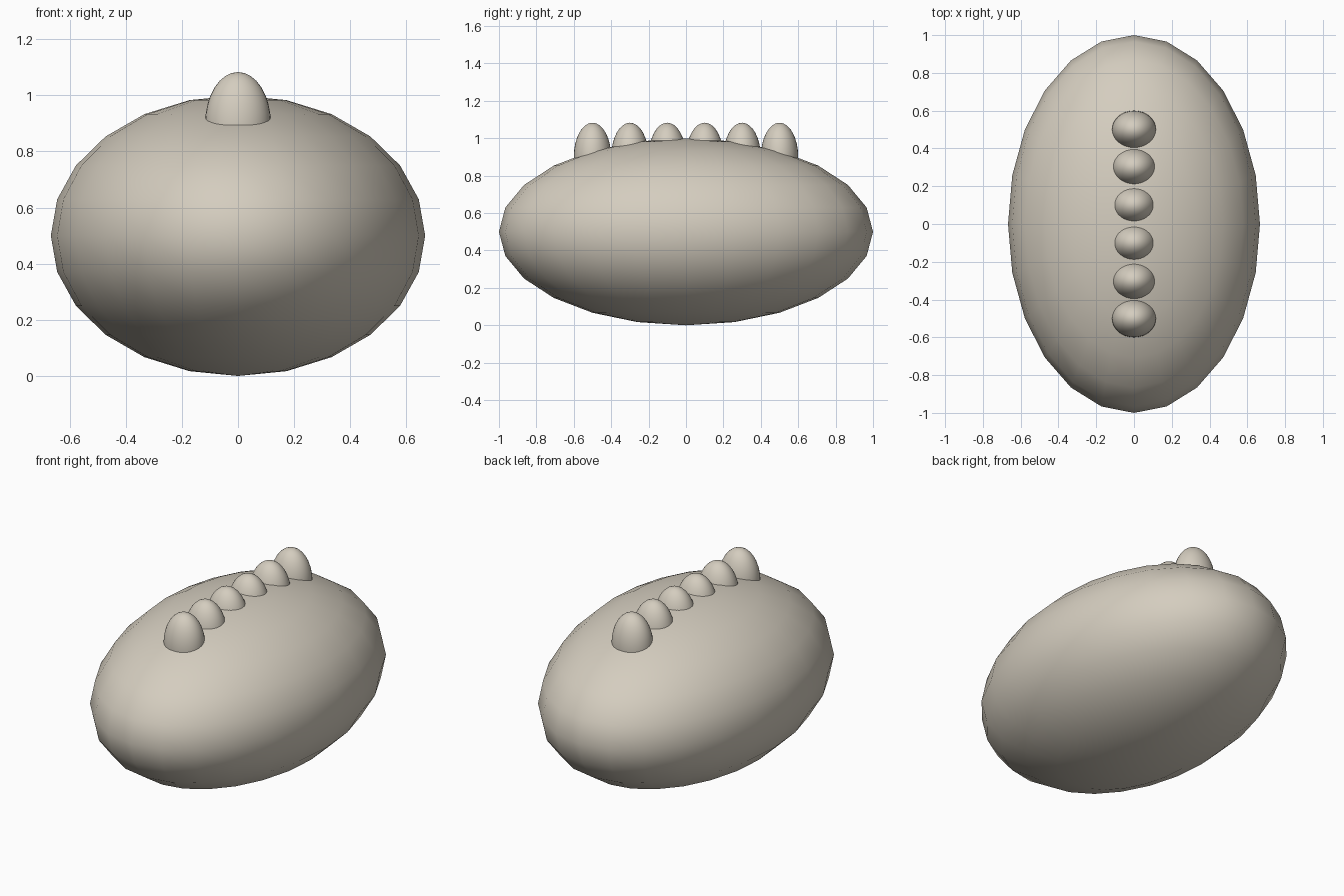
import bpy

# Remove the default cube
cube = bpy.data.objects.get("Cube")
if cube:
    bpy.data.objects.remove(cube, do_unlink=True)

# Single warm stone colour
stone = bpy.data.materials.new("warm_stone")
stone.use_nodes = True
colour = (0.66, 0.61, 0.52, 1.0)
stone.diffuse_color = colour
bsdf = next(n for n in stone.node_tree.nodes if n.type == 'BSDF_PRINCIPLED')
bsdf.inputs["Base Color"].default_value = colour
bsdf.inputs["Roughness"].default_value = 0.8


def ellipsoid(name, centre, radii, segments, rings):
    """Smooth ellipsoid with its poles along z."""
    bpy.ops.mesh.primitive_uv_sphere_add(
        segments=segments, ring_count=rings, radius=1, location=centre)
    obj = bpy.context.object
    obj.name = obj.data.name = name
    obj.scale = radii
    bpy.ops.object.transform_apply(location=False, rotation=False, scale=True)
    bpy.ops.object.shade_smooth()
    obj.data.materials.append(stone)
    return obj


# Long, flattened body
ellipsoid("body", (0, 0, 0.5), (0.667, 1.0, 0.5), 24, 12)

# Row of rounded bumps along the back
for i in range(6):
    ellipsoid(f"back_bump_{i + 1}", (0, -0.5 + 0.2 * i, 0.9),
              (0.117, 0.1, 0.183), 32, 16)
